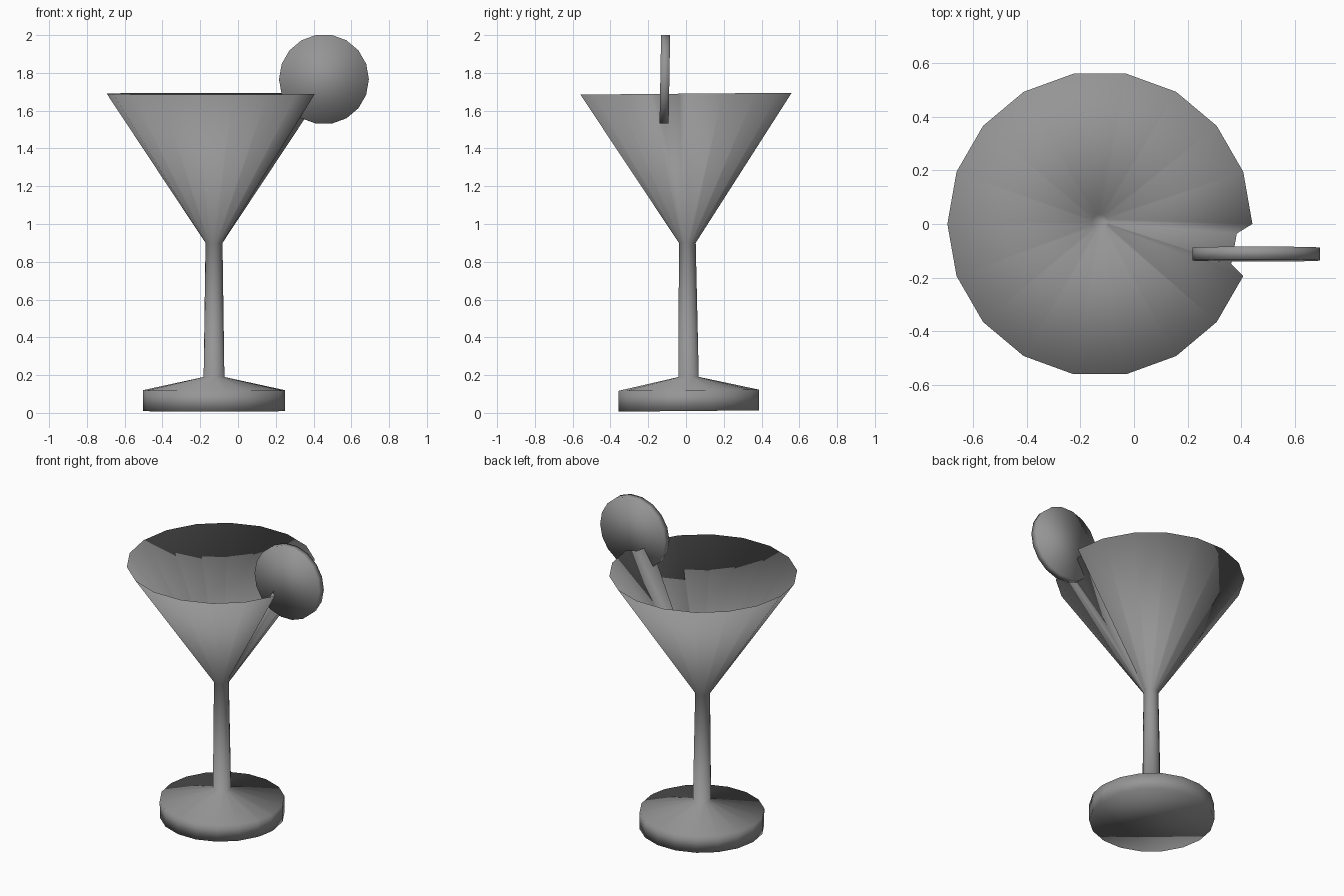
import bpy
import bmesh
from math import cos, sin, pi, radians
from mathutils import Matrix

cube = bpy.data.objects.get("Cube")
if cube:
    bpy.data.objects.remove(cube, do_unlink=True)

SIDES = 18

# One plain grey for the whole model
grey = bpy.data.materials.new("plain grey")
grey.use_nodes = True
grey.diffuse_color = (0.3, 0.3, 0.3, 1)
grey.node_tree.nodes["Principled BSDF"].inputs["Base Color"].default_value = (0.3, 0.3, 0.3, 1)


def finish(name, bm, matrix):
    """Turn a bmesh into a smooth grey object."""
    bmesh.ops.recalc_face_normals(bm, faces=bm.faces)
    mesh = bpy.data.meshes.new(name)
    bm.to_mesh(mesh)
    bm.free()
    mesh.transform(matrix)
    mesh.materials.append(grey)
    for poly in mesh.polygons:
        poly.use_smooth = True
    obj = bpy.data.objects.new(name, mesh)
    bpy.context.collection.objects.link(obj)
    return obj


# Glass: foot, stem, outer bowl, rim and inner bowl (radius, height, slot depth)
profile = [(0.377, 0.01, 0), (0.377, 0.12, 0), (0.055, 0.19, 0), (0.045, 0.9, 0),
           (0.568, 1.69, 0.1), (0.03, 0.93, 0)]

# The slot that holds the slice lies in one panel, so that panel gets two extra columns
columns = [(radians(360 / SIDES * i), 0) for i in range(SIDES)]
columns += [(radians(-17), 1), (radians(-4), 1)]
columns.sort(key=lambda c: c[0] % (2 * pi))

bm = bmesh.new()
rings = []
for radius, height, slot in profile:
    ring = []
    for angle, in_slot in columns:
        r = radius * (1 - slot * in_slot)
        ring.append(bm.verts.new((r * cos(angle), r * sin(angle), height)))
    rings.append(ring)
count = len(columns)
for low, high in zip(rings, rings[1:]):
    for i in range(count):
        j = (i + 1) % count
        bm.faces.new((low[i], low[j], high[j], high[i]))
bm.faces.new(rings[0])
bm.faces.new(rings[-1])
lean = Matrix.Translation((-0.127, 0.015, 0)) @ Matrix.Rotation(radians(0.5), 4, "X")
finish("glass", bm, lean)

# Round fruit slice standing in the slot
bm = bmesh.new()
bmesh.ops.create_cone(bm, cap_ends=True, segments=SIDES, radius1=0.238, radius2=0.238, depth=0.048)
turn = Matrix.Rotation(radians(89), 4, "X") @ Matrix.Rotation(pi / 2, 4, "Z")
finish("fruit_slice", bm, Matrix.Translation((0.455, -0.112, 1.766)) @ turn)
